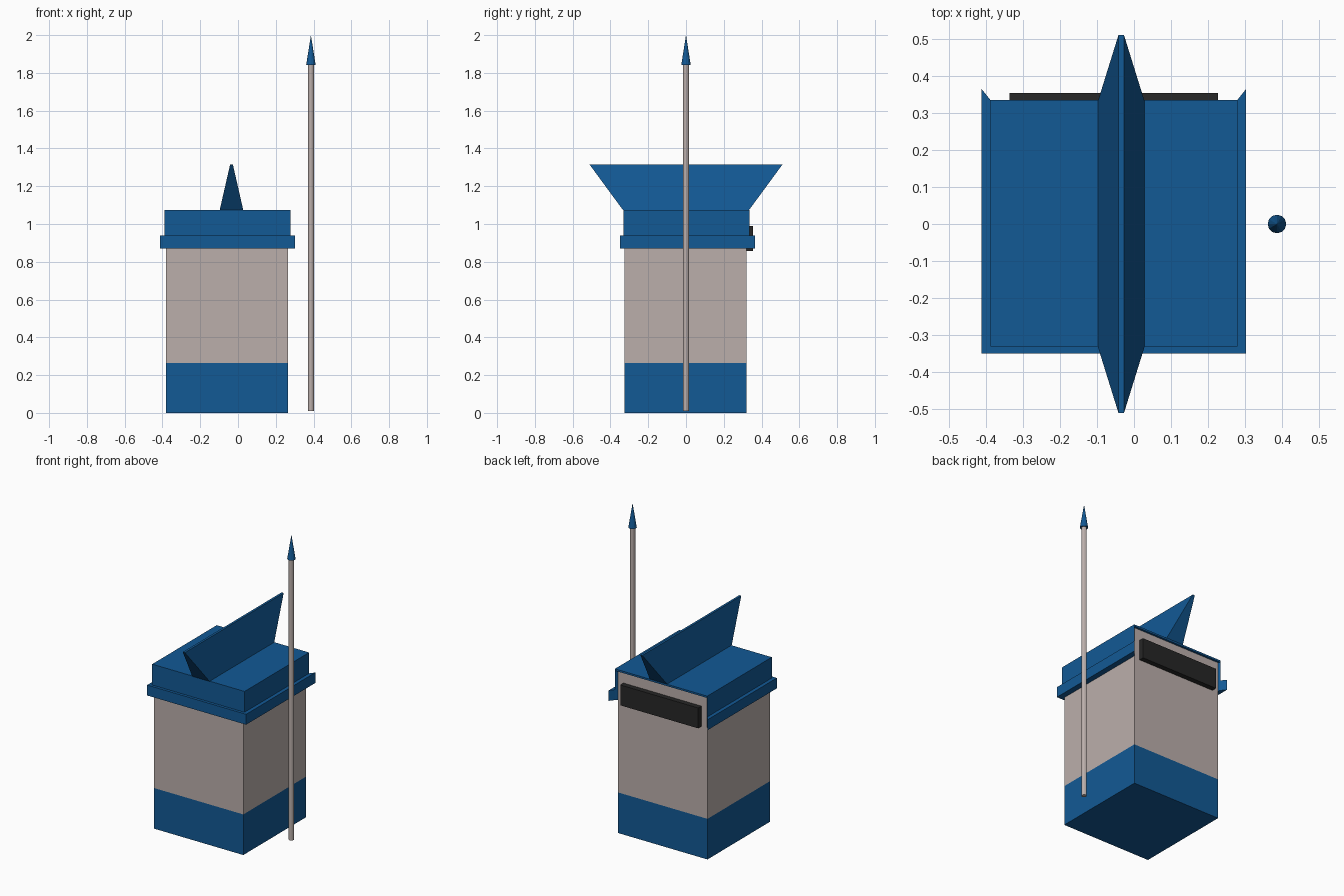
import bpy, bmesh
from mathutils import Vector

if "Cube" in bpy.data.objects:
    bpy.data.objects.remove(bpy.data.objects["Cube"])


def material(name, color):
    m = bpy.data.materials.new(name)
    m.diffuse_color = (*color, 1)
    m.use_nodes = True
    m.node_tree.nodes["Principled BSDF"].inputs["Base Color"].default_value = m.diffuse_color
    return m


BLUE = material("blue", (0.006, 0.1, 0.3))
STONE = material("warm_grey", (0.5, 0.43, 0.41))
DARK = material("charcoal", (0.02, 0.02, 0.02))


def finish(name, bm, mat):
    bmesh.ops.recalc_face_normals(bm, faces=bm.faces)
    me = bpy.data.meshes.new(name)
    bm.to_mesh(me)
    bm.free()
    me.materials.append(mat)
    ob = bpy.data.objects.new(name, me)
    bpy.context.collection.objects.link(ob)
    return ob


def extrude_profile(name, pts, z0, z1, mat):
    """Extrude an XY outline from z0 up to z1."""
    bm = bmesh.new()
    face = bm.faces.new([bm.verts.new((x, y, z0)) for x, y in pts])
    top = bmesh.ops.extrude_face_region(bm, geom=[face])["geom"]
    verts = [v for v in top if isinstance(v, bmesh.types.BMVert)]
    bmesh.ops.translate(bm, verts=verts, vec=Vector((0, 0, z1 - z0)))
    return finish(name, bm, mat)


def rect(x0, x1, y0, y1):
    return [(x0, y0), (x1, y0), (x1, y1), (x0, y1)]


def wrap(x0, x1, y0, y1):
    """Three-sided path, open at the back."""
    return [(x0, y1), (x0, y0), (x1, y0), (x1, y1)]


def cone(name, x, r0, r1, z0, z1, sides, mat):
    bm = bmesh.new()
    bmesh.ops.create_cone(bm, cap_ends=True, segments=sides, radius1=r0,
                          radius2=r1, depth=z1 - z0)
    bmesh.ops.remove_doubles(bm, verts=bm.verts, dist=1e-5)
    bmesh.ops.translate(bm, verts=bm.verts, vec=(x, 0, (z0 + z1) / 2))
    return finish(name, bm, mat)


# Body: blue plinth and grey upper box
body = (-0.38, 0.266, -0.325, 0.321)
extrude_profile("plinth", rect(*body), 0, 0.265, BLUE)
extrude_profile("body", rect(*body), 0.265, 1.062, STONE)

# Lid: skirt on three sides, top plate, and band with mitred back ends
lid = (-0.388, 0.279, -0.331, 0.335)
outer_band = (-0.412, 0.303, -0.349, 0.365)
extrude_profile("lid_skirt", wrap(*lid) + wrap(*body)[::-1], 0.87, 1.062, BLUE)
extrude_profile("lid_top", rect(*lid), 1.062, 1.074, BLUE)
extrude_profile("lid_band", wrap(*outer_band) + wrap(*lid)[::-1], 0.87, 0.938, BLUE)

# Dark rear panel
extrude_profile("rear_panel", rect(-0.336, 0.227, 0.321, 0.354), 0.857, 0.99, DARK)

# Roof ridge: narrows in x and flares in y toward the top
ridge = extrude_profile("roof_ridge", rect(-0.097, 0.028, -0.333, 0.333), 1.073, 1.314, BLUE)
for v in ridge.data.vertices:
    if v.co.z > 1.2:
        v.co.x = -0.0345 + (0.0075 if v.co.x > -0.0345 else -0.0075)
        v.co.y = 0.51 if v.co.y > 0 else -0.51

# Pole and pointed tip
cone("pole", 0.386, 0.016, 0.016, 0.01, 1.842, 12, STONE)
cone("pole_tip", 0.386, 0.025, 0, 1.842, 2.0, 12, BLUE)
